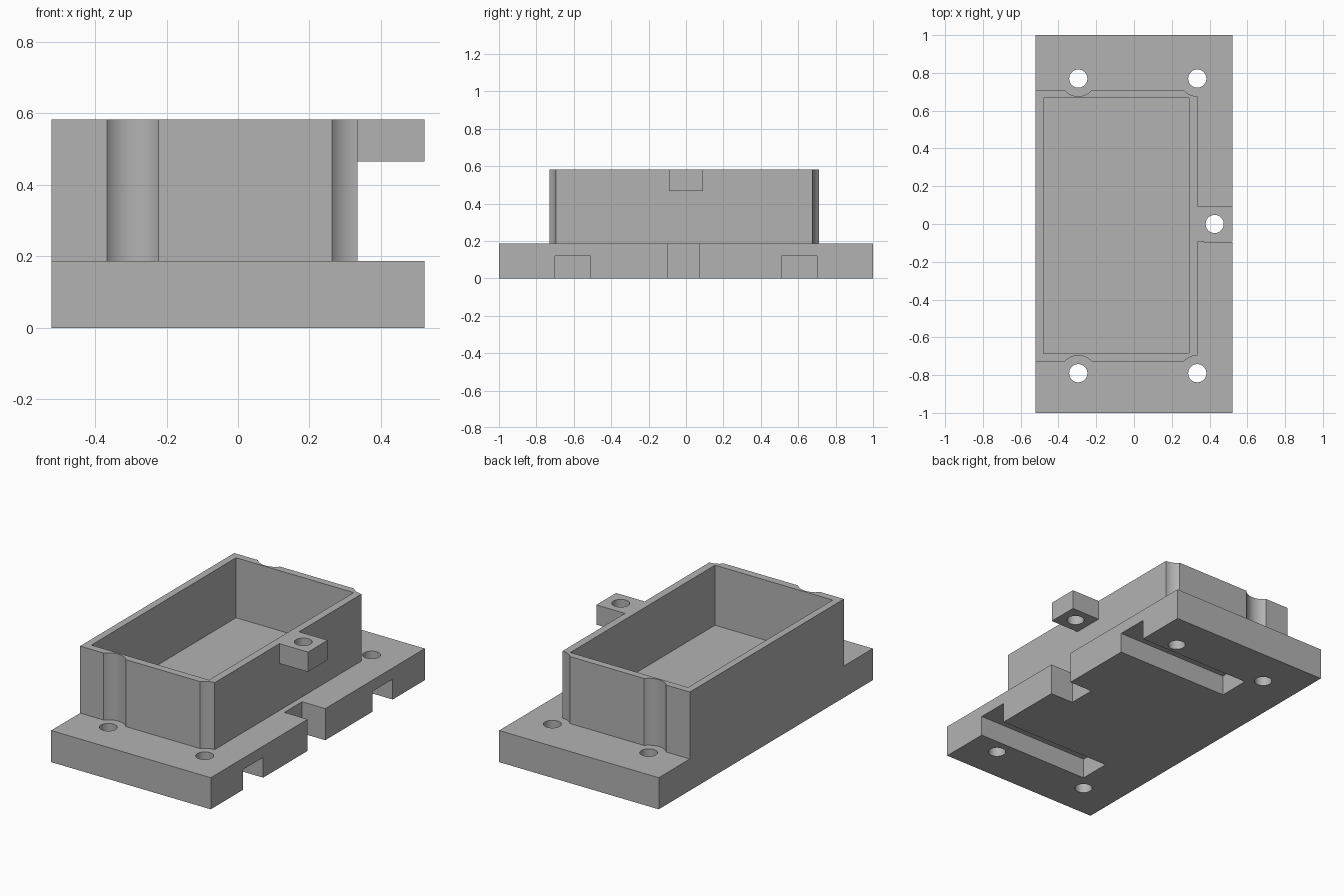
import bpy
import math

cube = bpy.data.objects.get("Cube")
if cube:
    bpy.data.objects.remove(cube, do_unlink=True)

grey = bpy.data.materials.new("plain grey")
grey.use_nodes = True
color = (0.45, 0.45, 0.45, 1)
grey.diffuse_color = color
grey.node_tree.nodes["Principled BSDF"].inputs["Base Color"].default_value = color


def box(name, x, y, z):
    """Box from three (low, high) ranges."""
    center = [(a + b) / 2 for a, b in (x, y, z)]
    bpy.ops.mesh.primitive_cube_add(size=1, location=center)
    ob = bpy.context.object
    ob.name = name
    ob.scale = [b - a for a, b in (x, y, z)]
    bpy.ops.object.transform_apply(location=True, scale=True, rotation=False)
    ob.data.materials.append(grey)
    return ob


def rod(name, x, y, radius, z):
    """Vertical cylinder."""
    bpy.ops.mesh.primitive_cylinder_add(
        vertices=64, radius=radius, depth=z[1] - z[0],
        location=(x, y, (z[0] + z[1]) / 2))
    ob = bpy.context.object
    ob.name = name
    ob.data.materials.append(grey)
    return ob


def combine(target, tool, operation):
    """Apply a boolean and discard the tool."""
    bpy.context.view_layer.update()
    mod = target.modifiers.new(operation.lower(), "BOOLEAN")
    mod.object, mod.operation, mod.solver = tool, operation, "EXACT"
    bpy.context.view_layer.objects.active = target
    bpy.ops.object.modifier_apply(modifier=mod.name)
    bpy.data.objects.remove(tool, do_unlink=True)


BASE_TOP, TOP = 0.187, 0.583
SIDE, WALL = 0.522, 0.335
FRONT, BACK = -0.73, 0.71
screws = [(x, y) for x in (-0.295, WALL) for y in (-0.79, 0.77)]

# Tray housing with relief curves around the screw heads
housing = box("housing", (-SIDE, WALL), (FRONT, BACK), (BASE_TOP, TOP))
for x, y in screws:
    combine(housing, rod("relief", x, y, 0.094, (0.1, 0.7)), "DIFFERENCE")

# Base plate, housing and side lug fused into one body
body = box("enclosure_body", (-SIDE, SIDE), (-1, 1), (0, BASE_TOP))
combine(body, housing, "UNION")
combine(body, box("side_lug", (0.31, SIDE), (-0.092, 0.092), (0.466, TOP)), "UNION")

# Open cavity
combine(body, box("cavity", (-0.48, 0.29), (-0.685, 0.667), (0.228, 0.8)), "DIFFERENCE")

# Strap grooves under the base and the notch below the lug
for y in (-0.605, 0.605):
    combine(body, box("groove", (-0.22, 0.7), (y - 0.095, y + 0.095), (-0.1, 0.12)),
            "DIFFERENCE")
combine(body, box("notch", (0.37, 0.7), (-0.095, 0.07), (-0.1, 0.3)), "DIFFERENCE")

# Screw holes
for x, y in screws:
    combine(body, rod("hole", x, y, 0.048, (-0.1, 0.3)), "DIFFERENCE")
combine(body, rod("lug_hole", 0.427, 0, 0.048, (0.35, 0.7)), "DIFFERENCE")

bpy.ops.object.select_all(action="DESELECT")
body.select_set(True)
bpy.context.view_layer.objects.active = body
bpy.ops.object.shade_smooth_by_angle(angle=math.radians(30))
